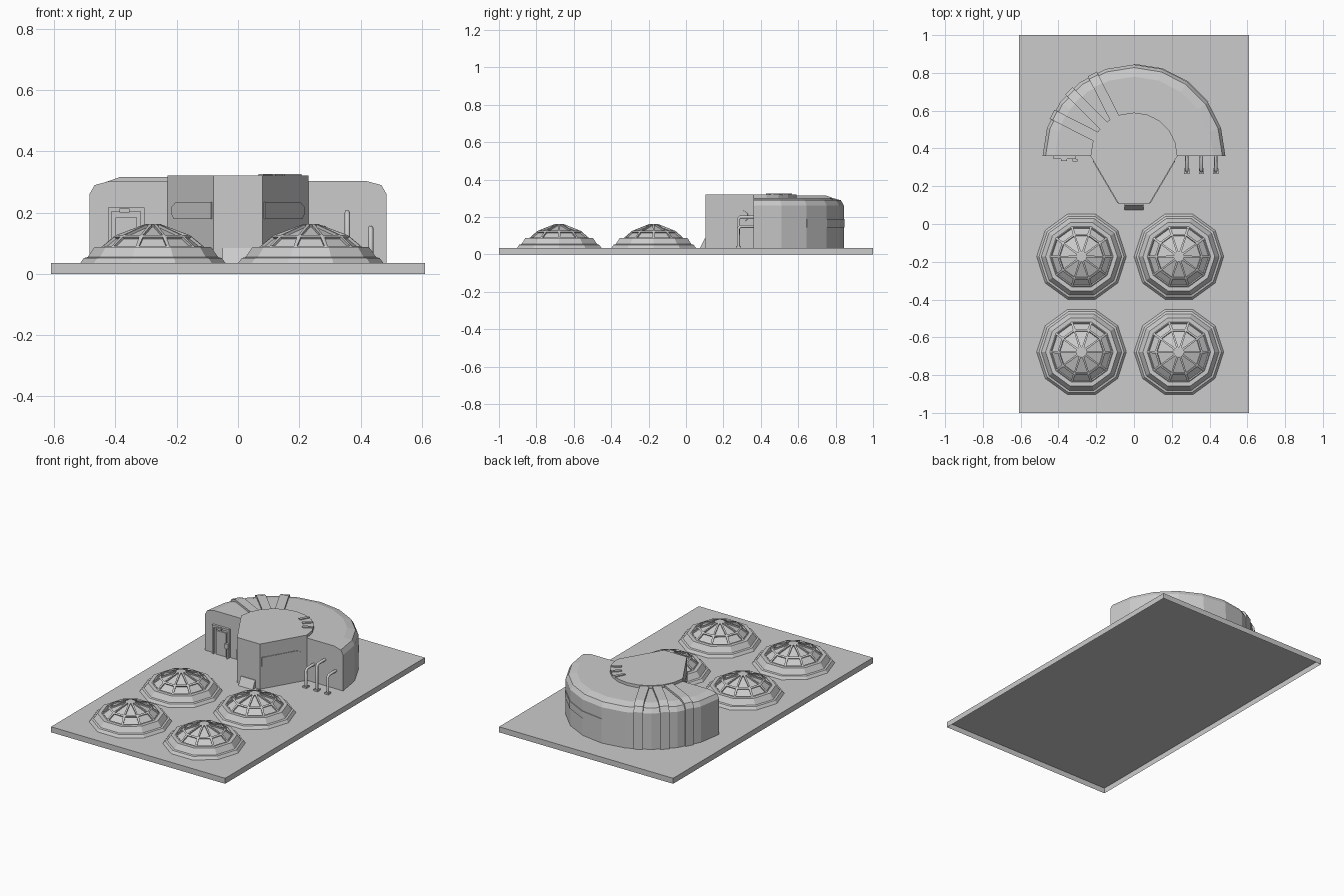
import bpy, bmesh
from math import sin, cos, radians, pi
from mathutils import Vector, Matrix

if "Cube" in bpy.data.objects:
    bpy.data.objects.remove(bpy.data.objects["Cube"])

G = 0.035          # top of the base plate
CY = 0.36          # centre line of the round building


def finish(bm, name, normals=True):
    if normals:
        bmesh.ops.recalc_face_normals(bm, faces=bm.faces)
    me = bpy.data.meshes.new(name)
    bm.to_mesh(me)
    bm.free()
    ob = bpy.data.objects.new(name, me)
    bpy.context.collection.objects.link(ob)
    return ob


def prism(name, pts, vec, matrix=Matrix()):
    """Extrude a closed outline along a vector."""
    bm = bmesh.new()
    f = bm.faces.new([bm.verts.new(p) for p in pts])
    r = bmesh.ops.extrude_face_region(bm, geom=[f], use_keep_orig=True)
    bmesh.ops.translate(bm, vec=vec, verts=[v for v in r['geom'] if isinstance(v, bmesh.types.BMVert)])
    bmesh.ops.transform(bm, matrix=matrix, verts=bm.verts)
    return finish(bm, name)


def box(name, x, y, z):
    pts = [(x[0], y[0], z[0]), (x[1], y[0], z[0]), (x[1], y[1], z[0]), (x[0], y[1], z[0])]
    return prism(name, pts, (0, 0, z[1] - z[0]))


def sweep(name, profile, angles, closed_profile=True):
    """Sweep an (r, z) outline around the building centre."""
    bm = bmesh.new()
    rows = [[bm.verts.new((r * cos(a), CY + r * sin(a), z)) for r, z in profile]
            for a in map(radians, angles)]
    n = len(profile)
    for a, b in zip(rows, rows[1:]):
        for i in range(n):
            j = (i + 1) % n
            bm.faces.new((a[i], a[j], b[j], b[i]))
    bm.faces.new(rows[0])
    bm.faces.new(rows[-1])
    return finish(bm, name)


def dome(name, cx, cy):
    """Ten-sided skirt and framed glass dome."""
    prof = [(.2375, G), (.225, .052), (.213, .055), (.19, .088), (.168, .088),
            (.122, .126), (.024, .163)]
    bm = bmesh.new()
    rings = [[bm.verts.new((cx + r * cos(k * pi / 5), cy + r * sin(k * pi / 5), z))
              for k in range(10)] for r, z in prof]
    panes = []
    for i, (a, b) in enumerate(zip(rings, rings[1:])):
        for k in range(10):
            m = (k + 1) % 10
            f = bm.faces.new((a[k], a[m], b[m], b[k]))
            if i >= 4:
                panes.append(f)
    bm.faces.new(rings[-1])
    bm.normal_update()
    # recessed panes between the frame bars
    for f in panes:
        upper = f.calc_center_median().z > .13
        r = bmesh.ops.inset_individual(bm, faces=[f], thickness=.007 if upper else .009)
        e = bmesh.ops.extrude_discrete_faces(bm, faces=[f])
        nf = e['faces'][0]
        bmesh.ops.translate(bm, vec=nf.normal * -.009, verts=nf.verts)
    return finish(bm, name, False)


def pipe(name, pts, r):
    """Round pipe along a path."""
    cu = bpy.data.curves.new(name, 'CURVE')
    cu.dimensions = '3D'
    cu.bevel_depth = r
    cu.bevel_resolution = 1
    cu.use_fill_caps = True
    sp = cu.splines.new('POLY')
    sp.points.add(len(pts) - 1)
    for p, c in zip(sp.points, pts):
        p.co = (*c, 1)
    ob = bpy.data.objects.new(name, cu)
    bpy.context.collection.objects.link(ob)
    return ob


# base plate, open underneath
bm = bmesh.new()
bmesh.ops.create_cube(bm, size=1, matrix=Matrix.LocRotScale((0, 0, G / 2), None, (1.22, 2, G)))
bmesh.ops.delete(bm, geom=[f for f in bm.faces if f.normal.z < -.5], context='FACES_ONLY')
finish(bm, "base_plate", False)

# four domes
for i, (x, y) in enumerate([(x, y) for x in (-.278, .2375) for y in (-.173, -.678)]):
    dome(f"dome_{i}", x, y)

# half-ring building with chamfered outer edge
sweep("ring_building", [(.2, G), (.484, G), (.484, .262), (.468, .29), (.42, .303), (.2, .303)],
      [18 * k for k in range(11)])

# raised band on the rear right wall
sweep("wall_band", [(.47, .145), (.488, .145), (.488, .19), (.47, .19)], [36, 54, 72, 90])

# ribs that climb the wall and cross the roof
rib = [(.2, .29), (.46, .29), (.46, G), (.487, G), (.487, .27), (.47, .3), (.42, .316), (.2, .316)]
for i, a in enumerate((117, 135, 153)):
    m = Matrix.Translation((0, CY, 0)) @ Matrix.Rotation(radians(a), 4, 'Z')
    prism(f"roof_rib_{i}", [(r, -.027, z) for r, z in rib], (0, .054, 0), m)

# central tower: pointed front, round back
outline = [(-.08, .105), (.08, .105)] + [(.23 * cos(pi * k / 10), CY + .23 * sin(pi * k / 10))
                                        for k in range(11)]
prism("tower", [(x, y, G) for x, y in outline], (0, 0, .321 - G))

# short roof vents on the tower
for i, a in enumerate((27, 45, 63)):
    m = Matrix.Translation((0, CY, 0)) @ Matrix.Rotation(radians(a), 4, 'Z')
    prism(f"roof_vent_{i}", [(.165, -.009, .315), (.228, -.009, .315), (.228, .009, .315),
                             (.165, .009, .315)], (0, 0, .012), m)

# window panels on the slanted tower faces
for s in (-1, 1):
    d = Vector((s * .507, .862, 0))
    n = Vector((s * .862, -.507, 0))
    o = Vector((s * .08, .105, 0))
    shape = [(.01, .18), (.25, .18), (.265, .195), (.262, .22), (.235, .235), (.01, .235)]
    prism("window_left" if s < 0 else "window_right",
          [o + d * t + Vector((0, 0, z)) - n * .003 for t, z in shape], n * .007)

# entrance wedge at the tower front
prism("entrance_wedge", [(-.05, .11, G), (-.05, .075, G), (-.05, .1, .085), (-.05, .11, .085)],
      (.1, 0, 0))

# doorway on the left wing
for i, x in enumerate((-.425, -.318)):
    box(f"door_post_{i}", (x, x + .012), (.345, .365), (G, .215))
box("door_lintel", (-.425, -.306), (.345, .365), (.203, .217))
box("door_panel", (-.4, -.33), (.352, .365), (G, .185))
box("door_lamp", (-.386, -.354), (.333, .35), (.2, .213))
box("door_control", (-.325, -.3), (.33, .345), (.1, .13))
pipe("control_post", [(-.312, .338, G), (-.312, .338, .11)], .006)

# bent pipes on the right wing
for i, (x, h) in enumerate(((.28, .15), (.357, .2), (.433, .15))):
    pipe(f"wall_pipe_{i}", [(x, .37, h), (x, .29, h), (x, .28, h - .01), (x, .28, G)], .009)
    box(f"pipe_foot_{i}", (x - .014, x + .014), (.266, .294), (G, G + .01))
